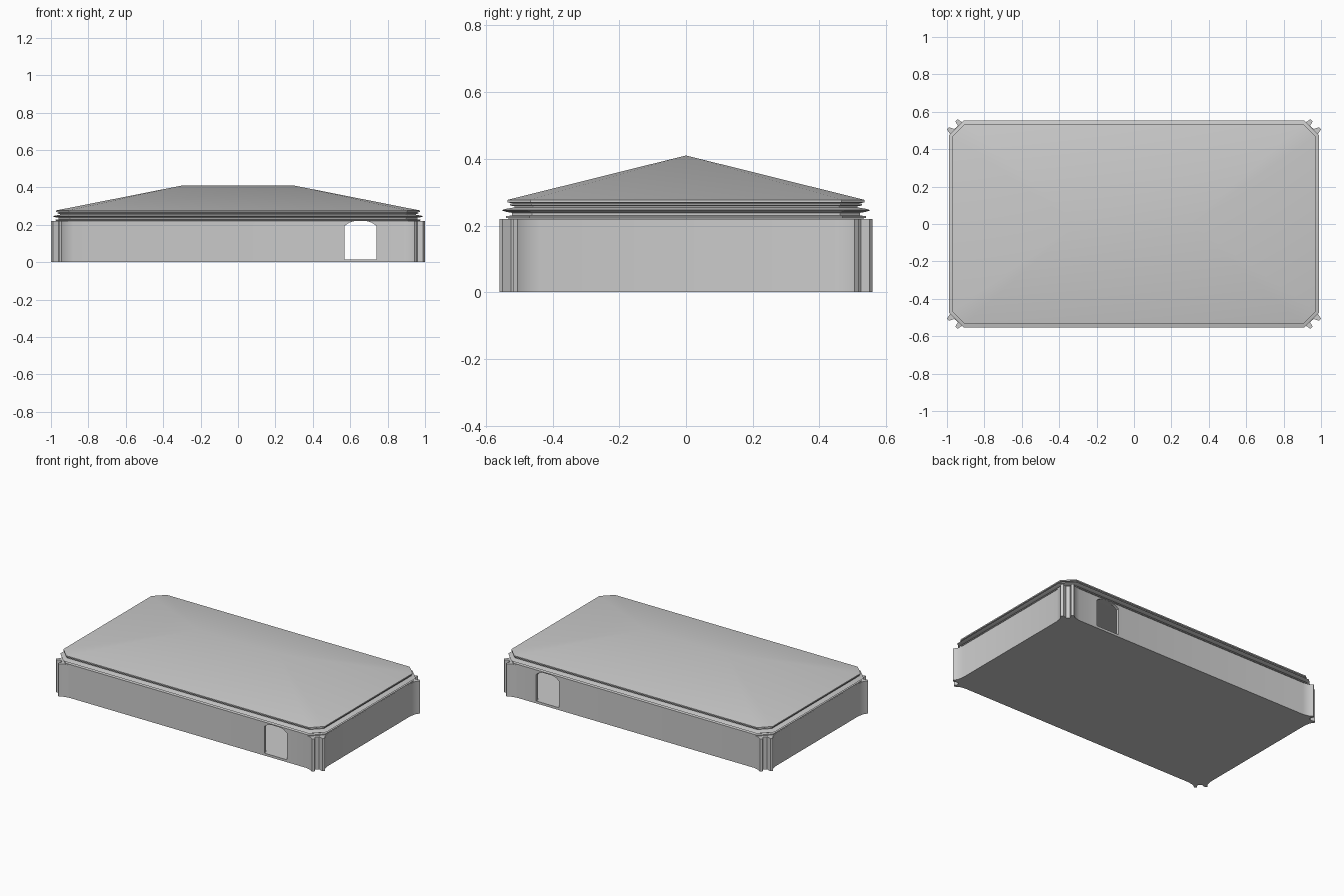
import bpy, bmesh, math

if "Cube" in bpy.data.objects:
    bpy.data.objects.remove(bpy.data.objects["Cube"])


def mirror4(quadrant):
    """Closed outline from the +x +y corner points, listed counter-clockwise."""
    q, r = quadrant, quadrant[::-1]
    return (q + [(-x, y) for x, y in r] + [(-x, -y) for x, y in q]
            + [(x, -y) for x, y in r])


def make_object(name, bm):
    bmesh.ops.recalc_face_normals(bm, faces=bm.faces)
    mesh = bpy.data.meshes.new(name)
    bm.to_mesh(mesh)
    bm.free()
    ob = bpy.data.objects.new(name, mesh)
    bpy.context.collection.objects.link(ob)
    return ob


def loft(name, rings, cap_top=True):
    bm = bmesh.new()
    loops = [[bm.verts.new(p) for p in ring] for ring in rings]
    n = len(loops[0])
    for a, b in zip(loops, loops[1:]):
        for i in range(n):
            j = (i + 1) % n
            bm.faces.new((a[i], a[j], b[j], b[i]))
    bm.faces.new(loops[0][::-1])
    if cap_top:
        bm.faces.new(loops[-1])
    bmesh.ops.remove_doubles(bm, verts=bm.verts, dist=1e-5)
    return make_object(name, bm)


def prism(name, outline, z0, z1):
    return loft(name, [[(x, y, z) for x, y in outline] for z in (z0, z1)])


def cut(ob, cutter):
    mod = ob.modifiers.new("cut", 'BOOLEAN')
    mod.operation, mod.solver, mod.object = 'DIFFERENCE', 'EXACT', cutter
    bpy.context.view_layer.objects.active = ob
    bpy.ops.object.modifier_apply(modifier=mod.name)
    bpy.data.objects.remove(cutter)


def smooth(ob, degrees):
    bpy.ops.object.select_all(action='DESELECT')
    ob.select_set(True)
    bpy.context.view_layer.objects.active = ob
    bpy.ops.object.shade_smooth_by_angle(angle=math.radians(degrees))


# walls and floor: flared wall ends with a notch at every corner
corner = [(0.975, 0.44), (0.983, 0.48), (1.0, 0.505), (0.99, 0.517),
          (0.96, 0.508), (0.942, 0.525), (0.955, 0.55), (0.943, 0.56),
          (0.918, 0.543), (0.88, 0.535)]
walls = prism("walls_and_floor", mirror4(corner), 0, 0.22)
room = mirror4([(0.955, 0.45), (0.89, 0.515)])
cut(walls, prism("room_cutter", room, 0.016, 0.3))

# doorways: one arched opening through the front and back walls
door = [(0.57, 0.016), (0.74, 0.016), (0.74, 0.195), (0.715, 0.212),
        (0.69, 0.2195), (0.62, 0.2195), (0.595, 0.212), (0.57, 0.195)]
cut(walls, loft("door_cutter", [[(x, y, z) for x, z in door] for y in (-0.7, 0.7)]))
smooth(walls, 35)


# roof and cornice: stacked octagon rings, (half depth in y, height)
def octagon(d, z):
    w, k = d + 0.437, 0.43 * (d - 0.535)
    return [(x, y, z) for x, y in
            mirror4([(w, 0.467 + k), (0.904 + k, d)])]


profile = [(0.515, 0.221), (0.54, 0.222), (0.54, 0.228), (0.522, 0.23),
           (0.522, 0.238), (0.54, 0.241), (0.553, 0.246), (0.54, 0.25),
           (0.515, 0.254), (0.515, 0.258), (0.528, 0.26), (0.528, 0.265),
           (0.52, 0.267), (0.535, 0.269), (0.535, 0.277)]
rings = [octagon(d, z) for d, z in profile]
ridge = [(math.copysign(0.3, x), 0, 0.41) for x, y, z in rings[-1]]
bm = bmesh.new()
loops = [[bm.verts.new(p) for p in r] for r in rings]
ends = {s: bm.verts.new((0.3 * s, 0, 0.41)) for s in (1, -1)}
bm.faces.new(loops[0][::-1])
for a, b in zip(loops, loops[1:]):
    for i in range(8):
        j = (i + 1) % 8
        bm.faces.new((a[i], a[j], b[j], b[i]))
top = loops[-1]
for i in range(8):
    a, b = top[i], top[(i + 1) % 8]
    ea = ends[1 if a.co.x > 0 else -1]
    eb = ends[1 if b.co.x > 0 else -1]
    bm.faces.new((a, b, ea) if ea is eb else (a, b, eb, ea))
roof = make_object("roof_and_cornice", bm)
smooth(roof, 30)
